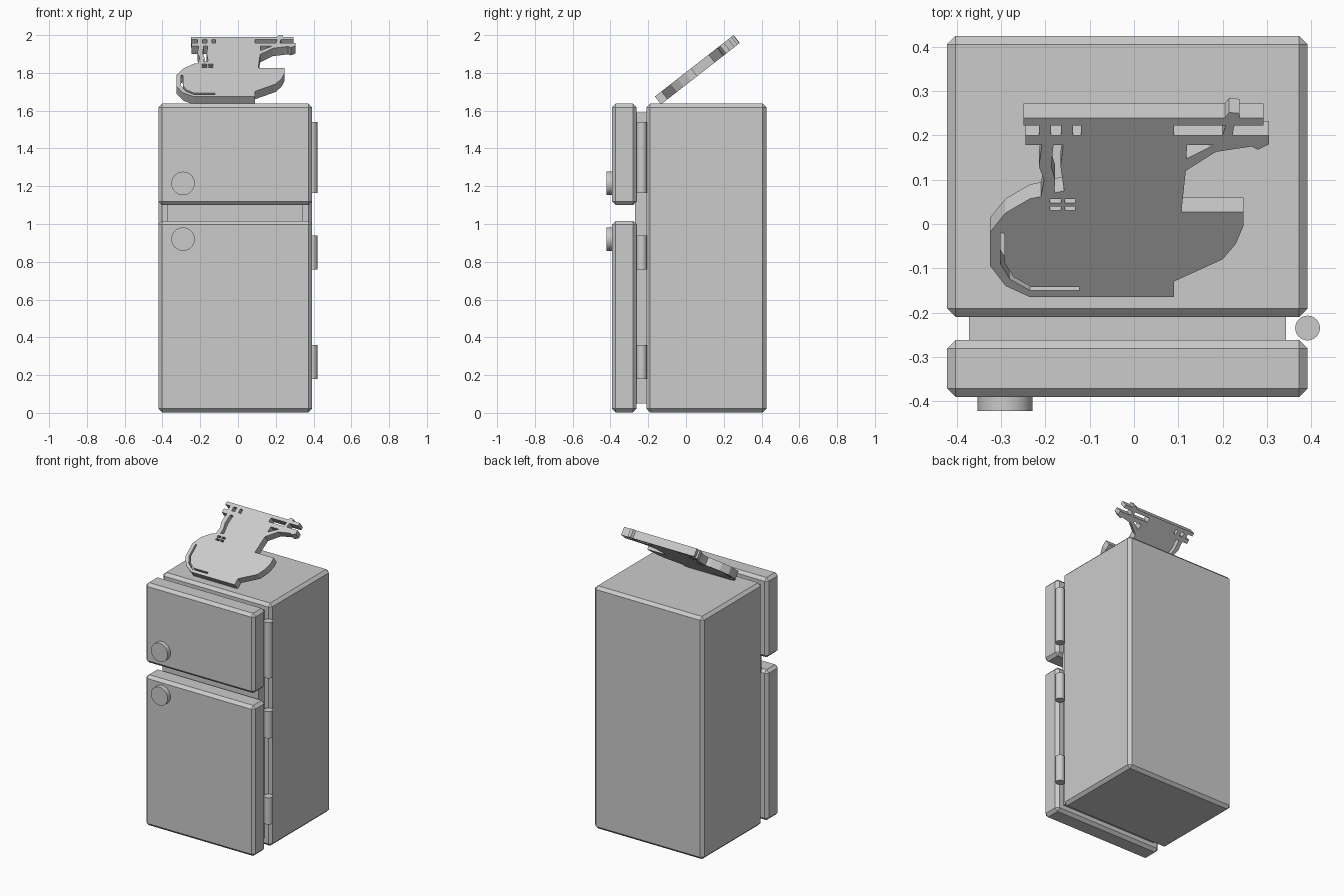
import bpy
from math import atan2, cos, radians
from mathutils import Matrix, Vector

if "Cube" in bpy.data.objects:
    bpy.data.objects.remove(bpy.data.objects["Cube"])


def box(name, x, y, z, bevel=0.0):
    """Box from (min, max) ranges, with optional chamfered edges."""
    c = [(r[0] + r[1]) / 2 for r in (x, y, z)]
    bpy.ops.mesh.primitive_cube_add(size=1, location=c)
    o = bpy.context.object
    o.name = name
    o.scale = [r[1] - r[0] for r in (x, y, z)]
    bpy.ops.object.transform_apply(location=False, rotation=False, scale=True)
    if bevel:
        m = o.modifiers.new("chamfer", 'BEVEL')
        m.width = bevel
        m.segments = 1
    return o


def cylinder(name, radius, depth, loc, rot=(0, 0, 0)):
    bpy.ops.mesh.primitive_cylinder_add(vertices=32, radius=radius, depth=depth,
                                        location=loc, rotation=rot)
    bpy.context.object.name = name
    bpy.ops.object.shade_smooth_by_angle(angle=radians(40))


# Cabinet, doors and the seal between them
X = (-0.422, 0.392)
box("cabinet", X, (-0.21, 0.425), (0.003, 1.637), 0.019)
box("upper_door", X, (-0.391, -0.262), (1.1, 1.637), 0.019)
box("lower_door", X, (-0.391, -0.262), (0.003, 1.017), 0.019)
box("door_seal", (-0.373, 0.343), (-0.27, -0.2), (0.05, 1.59))

# Hinges and round door knobs
for i, (z0, z1) in enumerate([(1.165, 1.54), (0.76, 0.94), (0.18, 0.36)]):
    cylinder(f"hinge_{i + 1}", 0.028, z1 - z0, (0.392, -0.235, (z0 + z1) / 2))
for name, z in (("upper_knob", 1.215), ("lower_knob", 0.92)):
    cylinder(name, 0.062, 0.04, (-0.291, -0.402, z), (radians(90), 0, 0))

# Tilted cut-out plate on top: outline and openings as seen from above
outline = [
    (-.12, -.165), (.09, -.165), (.09, -.13), (.2, -.08), (.23, -.045),
    (.247, -.005), (.247, .027), (.107, .027), (.117, .12), (.185, .163),
    (.265, .175), (.28, .168), (.305, .18), (.305, .2), (.222, .2),
    (.227, .223), (.293, .223), (.293, .24), (.238, .24), (.238, .25),
    (.215, .252), (.205, .24), (-.25, .24), (-.25, .223), (-.215, .223),
    (-.215, .2), (-.245, .2), (-.245, .178), (-.208, .178), (-.215, .13),
    (-.203, .1), (-.21, .062), (-.235, .057), (-.29, .025), (-.325, -.018),
    (-.325, -.095), (-.29, -.14), (-.235, -.165)]
slit = [(-.28, .003), (-.302, -.02), (-.302, -.09), (-.28, -.125),
        (-.235, -.15), (-.123, -.15), (-.123, -.142), (-.232, -.142),
        (-.272, -.12), (-.292, -.088), (-.292, -.022), (-.277, .01)]
pole_gap = [(-.182, .178), (-.16, .178), (-.166, .13), (-.158, .075),
            (-.18, .07), (-.178, .1), (-.187, .13)]
brace_gap = [(.12, .178), (.118, .147), (.18, .178)]
bar_gap = [(.09, .2), (.2, .2), (.207, .223), (.09, .223)]


def rect(x0, x1, y0, y1):
    return [(x0, y0), (x1, y0), (x1, y1), (x0, y1)]


slots = [rect(a, b, c, d) for a, b, c, d in (
    (-.188, -.165, .2, .223), (-.138, -.12, .2, .223),
    (-.19, -.165, .047, .057), (-.156, -.132, .047, .057),
    (-.19, -.165, .031, .04), (-.156, -.132, .031, .04))]

tilt = atan2(2.0 - 1.675, 0.252 + 0.165)
thick = 0.053
curve = bpy.data.curves.new("top_plate", 'CURVE')
curve.dimensions = '2D'
curve.fill_mode = 'BOTH'
curve.extrude = thick / 2
for pts in [outline, slit, pole_gap, brace_gap, bar_gap] + slots:
    sp = curve.splines.new('POLY')
    sp.points.add(len(pts) - 1)
    for p, (x, y) in zip(sp.points, pts):
        p.co = (x, (y + 0.165) / cos(tilt), 0, 1)
    sp.use_cyclic_u = True
plate = bpy.data.objects.new("top_plate", curve)
bpy.context.collection.objects.link(plate)
plate.matrix_world = (Matrix.Translation((0, -0.165, 1.675)) @
                      Matrix.Rotation(tilt, 4, 'X') @
                      Matrix.Translation(Vector((0, 0, -thick / 2))))
bpy.ops.object.select_all(action='DESELECT')
plate.select_set(True)
bpy.context.view_layer.objects.active = plate
bpy.ops.object.convert(target='MESH')
bpy.ops.object.shade_flat()
